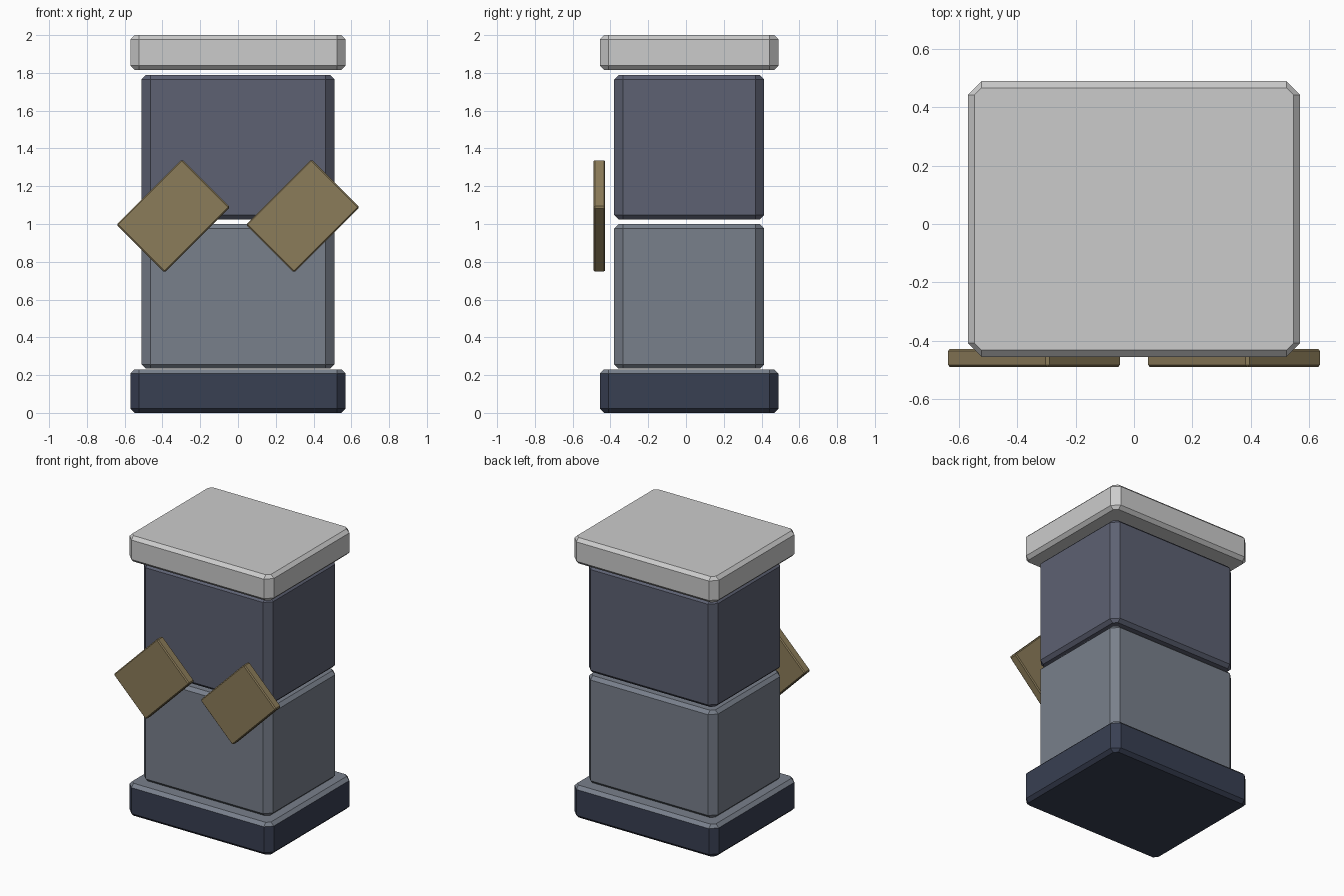
import bpy, bmesh
from math import radians
from mathutils import Matrix

if "Cube" in bpy.data.objects:
    bpy.data.objects.remove(bpy.data.objects["Cube"])


def material(name, rgb):
    m = bpy.data.materials.new(name)
    m.diffuse_color = (*rgb, 1)
    m.use_nodes = True
    m.node_tree.nodes["Principled BSDF"].inputs["Base Color"].default_value = m.diffuse_color
    return m


def ring(bm, hx, hy, cx, cy, z):
    # rectangle with cut corners
    pts = [(hx, -hy + cy), (hx, hy - cy), (hx - cx, hy), (-hx + cx, hy),
           (-hx, hy - cy), (-hx, -hy + cy), (-hx + cx, -hy), (hx - cx, -hy)]
    return [bm.verts.new((x, y, z)) for x, y in pts]


def chamfered_block(name, size, cut, bevel, matrix, mats=()):
    """Box with wide corner cuts and narrower chamfers around both end faces."""
    hx, hy, hz = (s / 2 for s in size)
    bm = bmesh.new()
    rings = []
    for z, inset in ((-hz, bevel), (-hz + bevel, 0), (hz - bevel, 0), (hz, bevel)):
        c = cut - inset
        rings.append(ring(bm, hx - inset, hy - inset, c, c, z))
    bm.faces.new(list(reversed(rings[0])))
    for a, b in zip(rings, rings[1:]):
        for i in range(8):
            j = (i + 1) % 8
            bm.faces.new((a[i], a[j], b[j], b[i]))
    bm.faces.new(rings[-1])
    bm.normal_update()
    # an optional second material goes on the upward-facing faces
    if len(mats) > 1:
        for f in bm.faces:
            f.material_index = 1 if f.normal.z > 0.3 else 0
    bm.transform(matrix)
    mesh = bpy.data.meshes.new(name)
    bm.to_mesh(mesh)
    bm.free()
    for m in mats:
        mesh.materials.append(m)
    obj = bpy.data.objects.new(name, mesh)
    bpy.context.collection.objects.link(obj)
    return obj


navy = material("navy", (0.04, 0.05, 0.085))
slate = material("slate", (0.19, 0.215, 0.26))
dusk = material("dusk", (0.11, 0.12, 0.17))
brass = material("brass", (0.26, 0.20, 0.10))

# Stacked column: name, half width, half depth, bottom, top, materials
stack = [
    ("base_slab", 0.57, 0.473, 0.0, 0.231, (navy, slate)),
    ("lower_block", 0.511, 0.397, 0.234, 1.0, (slate,)),
    ("upper_block", 0.511, 0.397, 1.024, 1.789, (dusk,)),
    ("cap_slab", 0.57, 0.473, 1.815, 2.0, ()),
]
for name, hx, hy, z0, z1, mats in stack:
    chamfered_block(name, (2 * hx, 2 * hy, z1 - z0), 0.047, 0.023,
                    Matrix.Translation((0, 0.017, (z0 + z1) / 2)), mats)

# Two tilted plates floating in front, both leaning the same way
for side, x in (("left", -0.343), ("right", 0.343)):
    place = (Matrix.Translation((x, -0.459, 1.043))
             @ Matrix.Rotation(radians(-45), 4, 'Y')
             @ Matrix.Rotation(radians(90), 4, 'X'))
    chamfered_block(side + "_plate", (0.49, 0.36, 0.062), 0.009, 0.007, place, (brass,))
